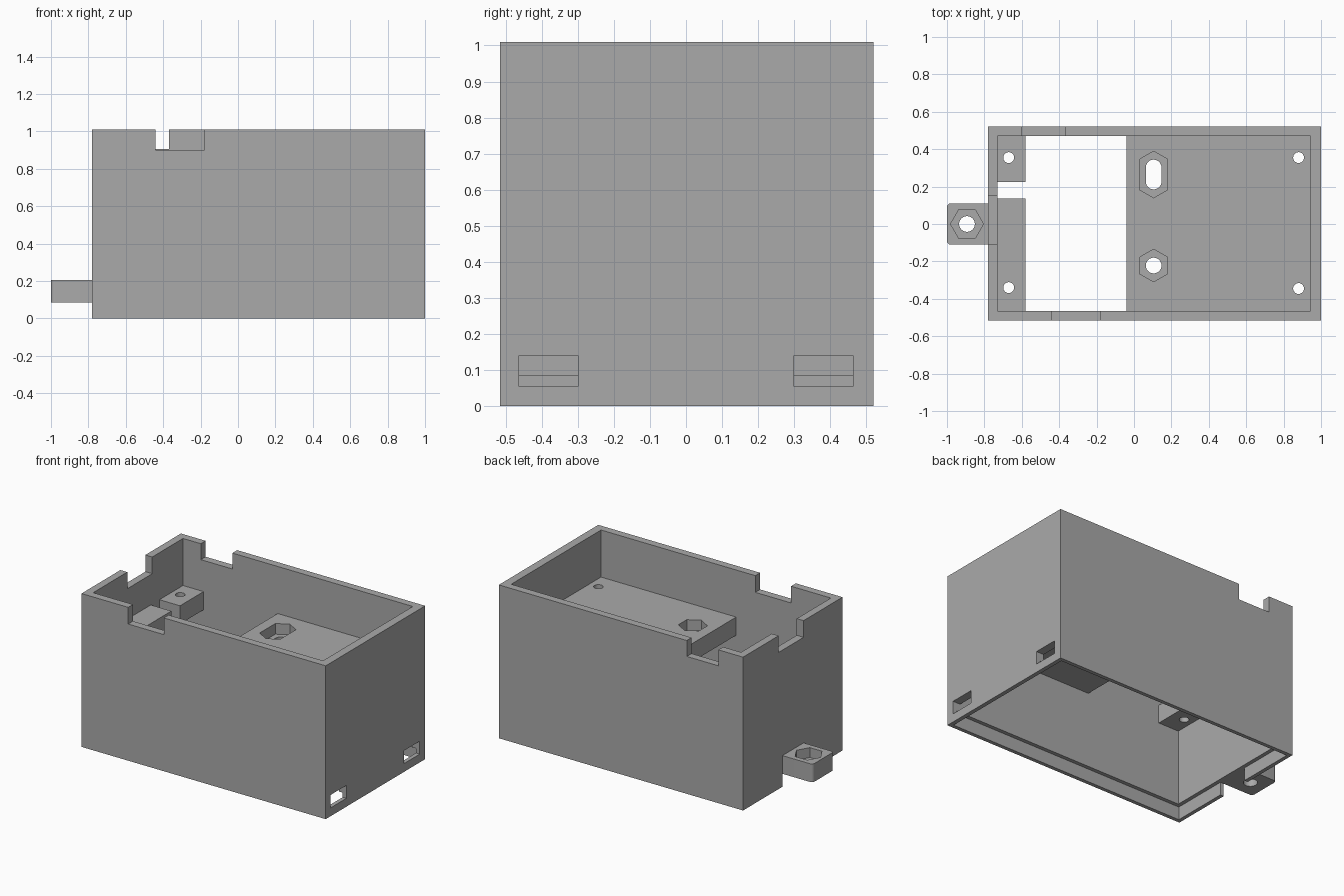
import bpy, bmesh, math

cube = bpy.data.objects.get("Cube")
if cube:
    bpy.data.objects.remove(cube, do_unlink=True)

grey = bpy.data.materials.new("plain_grey")
grey.use_nodes = True
grey.diffuse_color = (0.4, 0.4, 0.4, 1)
grey.node_tree.nodes["Principled BSDF"].inputs["Base Color"].default_value = (0.4, 0.4, 0.4, 1)


def rect(x0, x1, y0, y1):
    return [(x0, y0), (x1, y0), (x1, y1), (x0, y1)]


def ngon(cx, cy, r, n, turn=0.0, stretch=0.0):
    """Regular polygon, optionally pulled apart along y into a slot."""
    low, high = [], []
    for i in range(n):
        a = turn + math.tau * i / n
        x, y = r * math.cos(a), r * math.sin(a)
        if stretch and abs(y) < 1e-6:
            (high if x > 0 else low).append((a, cx + x, cy + y))
        low.append((a, cx + x, cy + y + (stretch if y > 1e-6 else 0)))
    pts = [(p[1], p[2]) for p in low]
    return pts


def prism(name, pts, z0, z1):
    """Extrude a flat outline between two heights."""
    bm = bmesh.new()
    face = bm.faces.new([bm.verts.new((x, y, z0)) for x, y in pts])
    top = bmesh.ops.extrude_face_region(bm, geom=[face])["geom"]
    bmesh.ops.translate(bm, vec=(0, 0, z1 - z0),
                        verts=[v for v in top if isinstance(v, bmesh.types.BMVert)])
    bmesh.ops.recalc_face_normals(bm, faces=bm.faces)
    mesh = bpy.data.meshes.new(name)
    bm.to_mesh(mesh)
    bm.free()
    mesh.materials.append(grey)
    obj = bpy.data.objects.new(name, mesh)
    bpy.context.collection.objects.link(obj)
    return obj


def cut(obj, pts, z0, z1):
    """Subtract a prism from an object and remove the cutter."""
    cutter = prism("cutter", pts, z0, z1)
    mod = obj.modifiers.new("cut", "BOOLEAN")
    mod.operation, mod.solver, mod.object = "DIFFERENCE", "EXACT", cutter
    deps = bpy.context.evaluated_depsgraph_get()
    mesh = bpy.data.meshes.new_from_object(obj.evaluated_get(deps))
    obj.modifiers.clear()
    obj.data = mesh
    bpy.data.objects.remove(cutter, do_unlink=True)


H = 1.01                       # case height
LIP = 0.085                    # height of the lower rebate
SHELF_LOW, SHELF_TOP = 0.58, 0.70

# Open case walls with a rebate around the lower rim
case = prism("case_walls", rect(-0.78, 1.0, -0.515, 0.52), 0, H)
cut(case, rect(-0.73, 0.945, -0.465, 0.47), -0.1, H + 0.1)
cut(case, rect(-0.755, 0.973, -0.49, 0.495), -0.1, LIP)

# Notches in the upper rim: front, back and end wall
cut(case, rect(-0.44, -0.18, -0.6, -0.44), 0.90, H + 0.1)
cut(case, rect(-0.60, -0.37, 0.44, 0.6), 0.905, H + 0.1)
cut(case, rect(-0.85, -0.70, -0.11, 0.15), 0.90, H + 0.1)

# Gap in the lower lip beneath the tab
cut(case, rect(-0.85, -0.70, -0.11, 0.11), -0.1, LIP)

# Latch slots in the other end wall
for y0, y1 in ((-0.463, -0.30), (0.30, 0.463)):
    cut(case, rect(0.90, 1.1, y0, y1), 0.055, 0.14)

# Wide mounting shelf with screw holes and nut pockets
shelf = prism("mounting_shelf", rect(-0.04, 0.95, -0.47, 0.475), SHELF_LOW, SHELF_TOP)
for y in (-0.345, 0.355):
    cut(shelf, ngon(0.88, y, 0.029, 32), 0.5, 0.8)
for y, stretch in ((-0.222, 0), (0.227, 0.075)):
    cut(shelf, ngon(0.105, y, 0.087, 6, math.pi / 6, stretch), 0.63, 0.8)
    cut(shelf, ngon(0.105, y, 0.042, 32, math.pi / 32, stretch), 0.5, 0.8)

# Two narrow mounting blocks at the opposite end
for name, y0, y1, hole in (("front_block", -0.47, 0.135, -0.34),
                           ("back_block", 0.225, 0.475, 0.355)):
    block = prism(name, rect(-0.735, -0.58, y0, y1), SHELF_LOW, SHELF_TOP)
    cut(block, ngon(-0.67, hole, 0.029, 32), 0.5, 0.8)

# Outer screw tab with rounded corners and a nut pocket
outline = [(-0.78, -0.11), (-0.78, 0.11)]
for cy, start in ((0.09, 90), (-0.09, 180)):
    for step in range(5):
        a = math.radians(start + step * 22.5)
        outline.append((-0.98 + 0.02 * math.cos(a), cy + 0.02 * math.sin(a)))
tab = prism("screw_tab", outline, LIP, 0.205)
cut(tab, ngon(-0.893, 0, 0.088, 6), 0.14, 0.3)
cut(tab, ngon(-0.893, 0, 0.042, 32), 0, 0.3)

# Smooth the round holes, keep the edges crisp
bpy.ops.object.select_all(action="DESELECT")
for obj in (o for o in bpy.context.collection.objects if o.type == "MESH"):
    obj.select_set(True)
    bpy.context.view_layer.objects.active = obj
bpy.ops.object.shade_smooth_by_angle(angle=math.radians(30))
